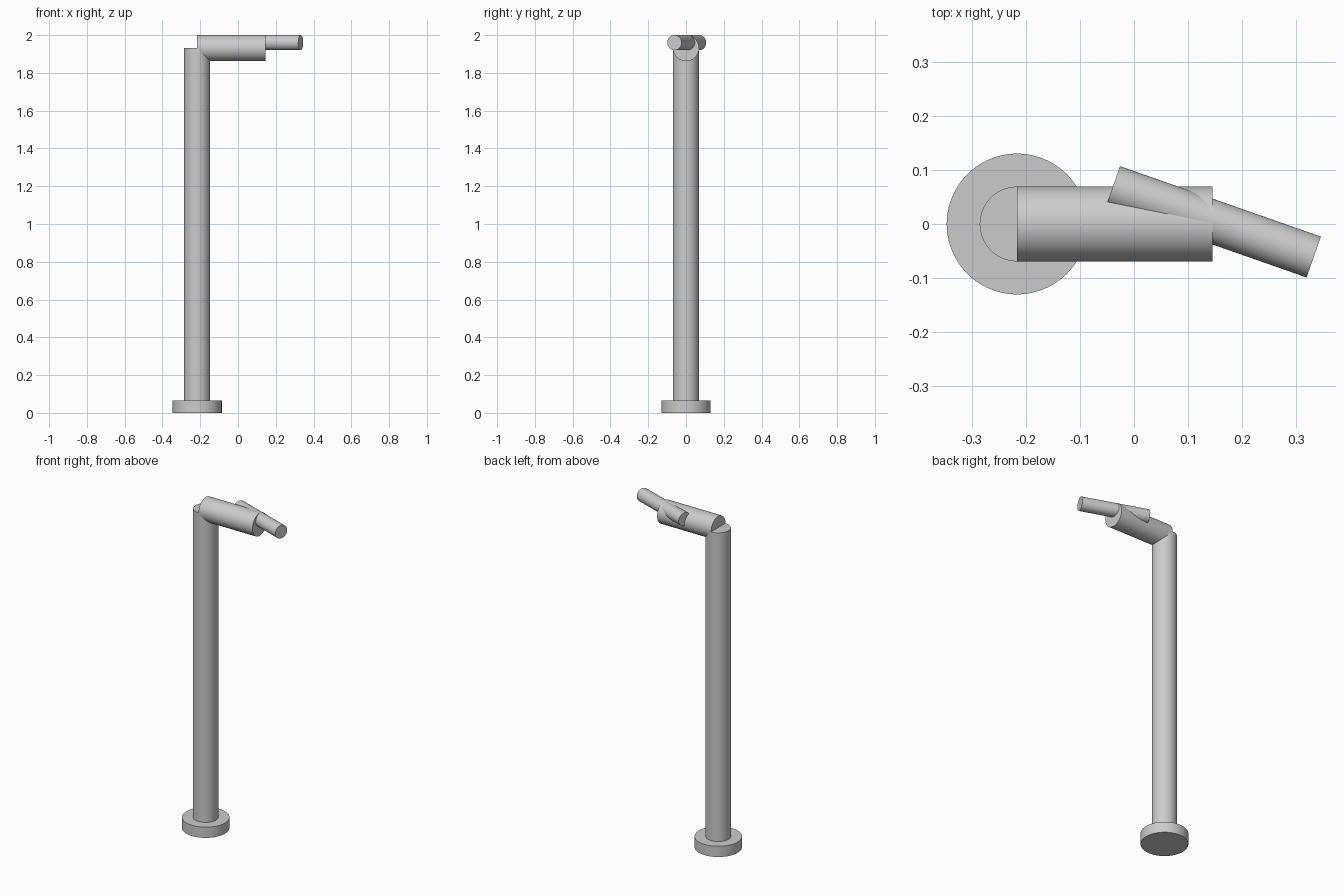
import bpy
from math import radians
from mathutils import Vector

cube = bpy.data.objects.get("Cube")
if cube:
    bpy.data.objects.remove(cube, do_unlink=True)

# Single grey finish
grey = bpy.data.materials.new("light grey")
grey.use_nodes = True
colour = (0.6, 0.6, 0.6, 1)
grey.diffuse_color = colour
grey.node_tree.nodes["Principled BSDF"].inputs["Base Color"].default_value = colour


def rod(name, start, end, radius):
    """Capped cylinder running between two points."""
    start, end = Vector(start), Vector(end)
    axis = end - start
    bpy.ops.mesh.primitive_cylinder_add(
        vertices=96, radius=radius, depth=axis.length,
        location=(start + end) / 2,
        rotation=axis.to_track_quat("Z", "Y").to_euler())
    obj = bpy.context.object
    obj.name = name
    obj.data.materials.append(grey)
    bpy.ops.object.shade_smooth_by_angle(angle=radians(30))
    return obj


post_x = -0.216
post_top = 1.931
tube = 0.069

# Foot disc and upright post
rod("base", (post_x, 0, 0), (post_x, 0, 0.065), 0.13)
rod("post", (post_x, 0, 0.065), (post_x, 0, post_top), tube)

# Horizontal arm starting on the post axis
rod("arm", (post_x, 0, post_top), (0.145, 0, post_top), tube)

# Thin handle crossing the arm at a slant, flush with its top
rod("handle", (-0.039, 0.069, 1.96), (0.332, -0.061, 1.96), 0.04)
